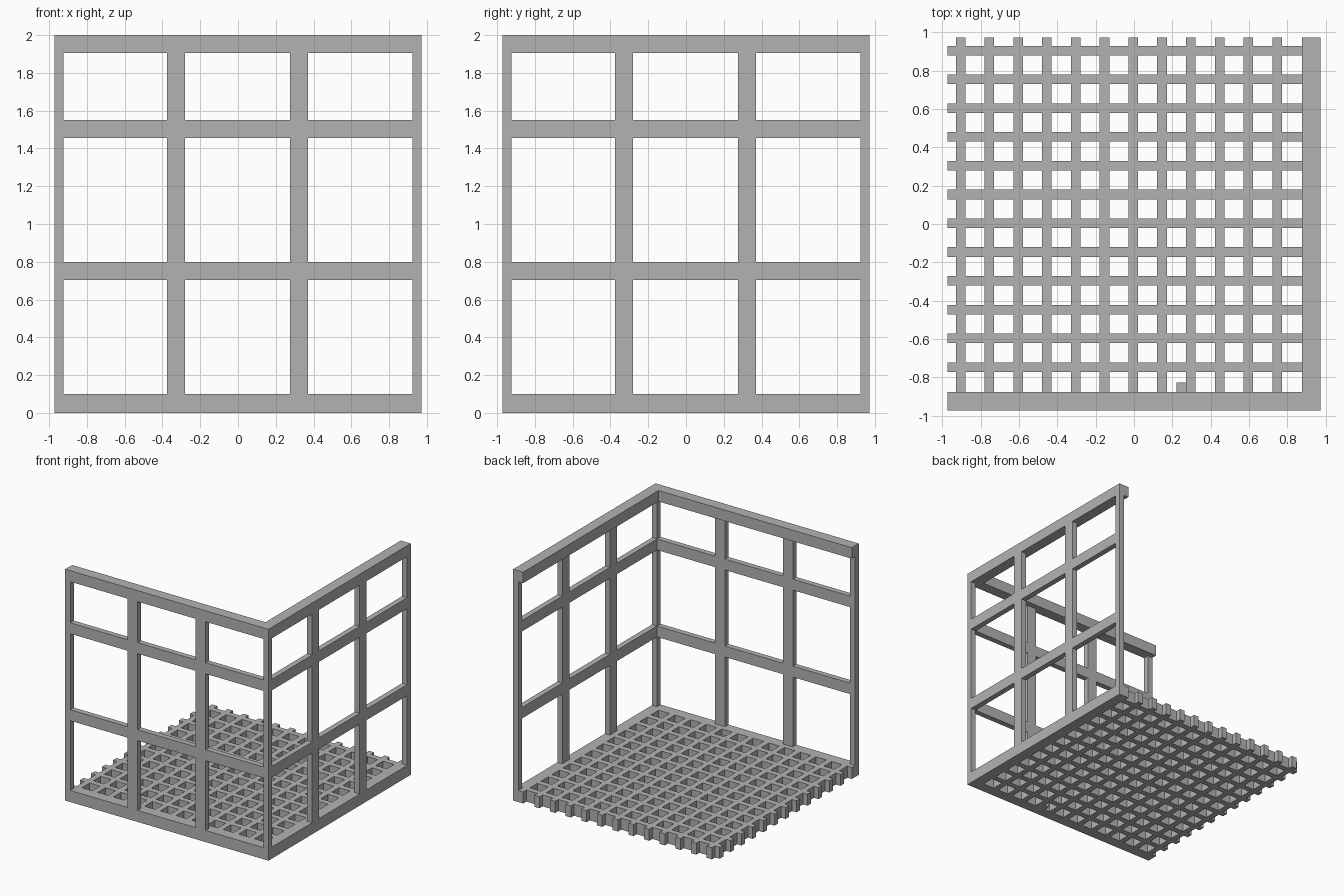
import bpy
import bmesh

cube = bpy.data.objects.get("Cube")
if cube:
    bpy.data.objects.remove(cube, do_unlink=True)

# Single plain grey material
GREY = (0.45, 0.45, 0.45, 1)
grey = bpy.data.materials.new("plain_grey")
grey.use_nodes = True
grey.diffuse_color = GREY
grey.node_tree.nodes["Principled BSDF"].inputs["Base Color"].default_value = GREY

E = 0.972          # half width of the frame
WIDE = 0.095       # rail and post face width
THIN = 0.048       # depth of posts and middle rails


def box(name, lo, hi):
    """Axis-aligned beam between two corners."""
    mesh = bpy.data.meshes.new(name)
    bm = bmesh.new()
    bmesh.ops.create_cube(bm, size=1)
    for v in bm.verts:
        v.co = [(a + b) / 2 + c * (b - a) for a, b, c in zip(lo, hi, v.co)]
    bm.to_mesh(mesh)
    bm.free()
    mesh.materials.append(grey)
    obj = bpy.data.objects.new(name, mesh)
    bpy.context.collection.objects.link(obj)
    return obj


def wall_beam(side, name, u0, u1, depth, z0, z1):
    """Beam along a wall, flush with its outer face; u runs along the wall."""
    if side == "front":
        box("front_" + name, (u0, -E, z0), (u1, depth - E, z1))
    else:
        box("left_" + name, (E - depth, u0, z0), (E, u1, z1))


# Two window walls meeting in a corner
for side in ("front", "left"):
    wall_beam(side, "bottom_rail", -E, E, WIDE, 0, 0.1)
    wall_beam(side, "top_rail", -E, E, WIDE, 2 - WIDE, 2)
    for name, z in (("lower_rail", 0.703), ("upper_rail", 1.455)):
        wall_beam(side, name, -E, E, THIN, z, z + WIDE)
    for name, u in (("post_a", -0.375), ("post_b", 0.275)):
        wall_beam(side, name, u, u + WIDE, THIN, 0.1, 2 - WIDE)
    wall_beam(side, "end_post_a", -E, THIN - E, THIN, 0.1, 2 - WIDE)
    wall_beam(side, "end_post_b", E - THIN, E, THIN, 0.1, 2 - WIDE)

# Floor lattice of crossing joists
HALF = 0.025
for i in range(12):
    c = -0.904 + 0.15 * i
    box("floor_joist_long", (c - HALF, WIDE - E, 0), (c + HALF, E, 0.1))
    box("floor_joist_cross", (-E, -c - HALF, 0), (E - WIDE, -c + HALF, 0.1))

# Small spacer block in the floor beside the front wall
box("floor_block", (0.222, WIDE - E, 0), (0.275, -0.825, 0.05))
